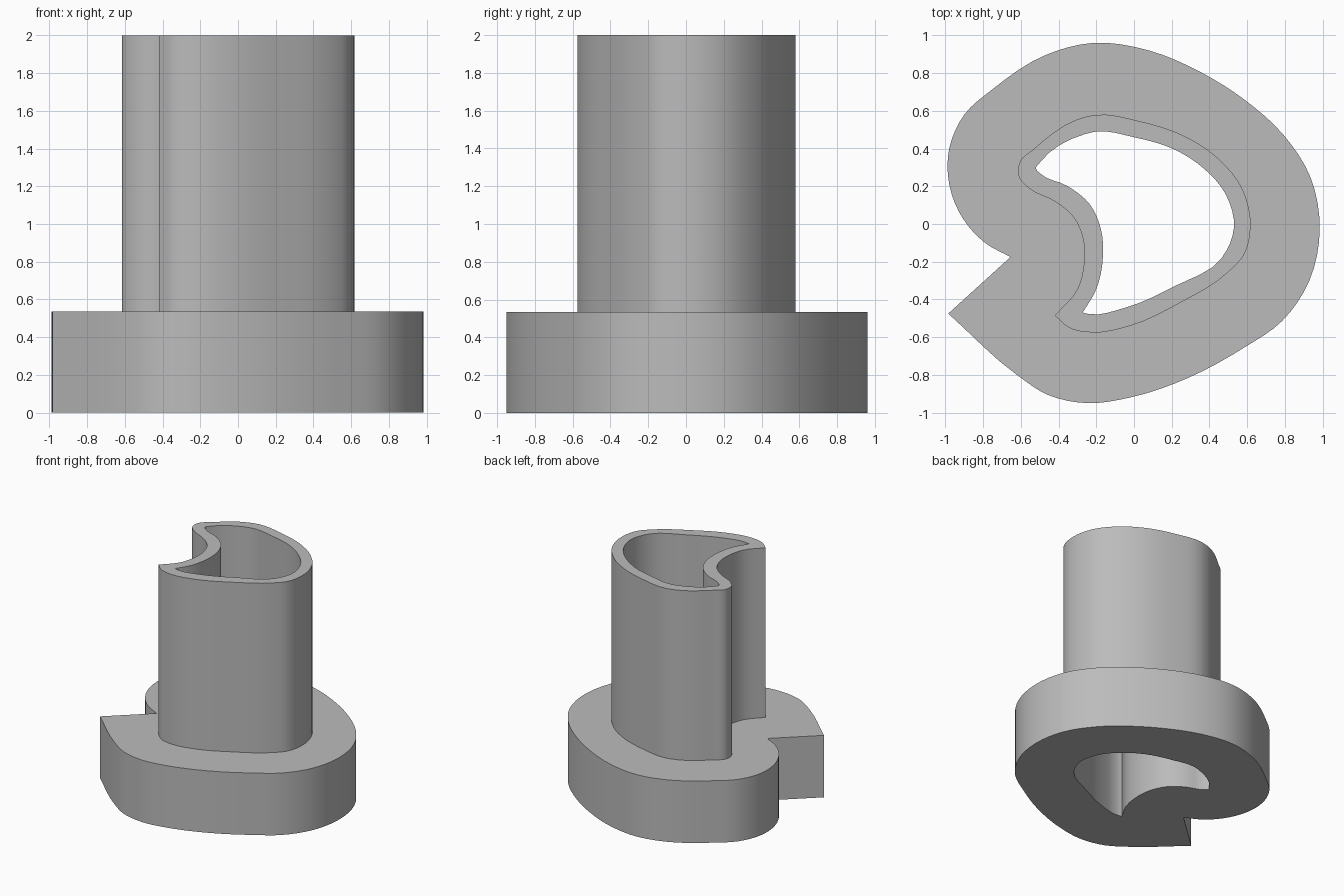
import bpy
import bmesh
from mathutils import Vector

cube = bpy.data.objects.get("Cube")
if cube:
    bpy.data.objects.remove(cube, do_unlink=True)

FLANGE_HEIGHT = 0.535
TOTAL_HEIGHT = 2.0

# Outlines run counter-clockwise from the right; a third entry marks a sharp corner
flange_outline = [
    (.985, -.03), (.935, .25), (.795, .47), (.585, .66), (.345, .81), (.08, .92),
    (-.22, .96), (-.46, .9), (-.75, .715), (-.9, .58), (-.98, .4), (-.98, .21),
    (-.905, .025), (-.79, -.1), (-.655, -.175, 1), (-.985, -.475, 1),
    (-.615, -.805), (-.46, -.905), (-.245, -.95), (-.02, -.92), (.29, -.815),
    (.585, -.655), (.785, -.515), (.93, -.3)]

tube_outline = [
    (.618, -.015), (.575, .185), (.45, .345), (.27, .465), (.03, .545),
    (-.21, .578), (-.3, .555), (-.535, .395), (-.605, .33), (-.61, .25),
    (-.55, .185), (-.42, .12), (-.32, .035), (-.27, -.08), (-.265, -.21),
    (-.3, -.345), (-.42, -.485, 1), (-.345, -.55), (-.225, -.575), (-.02, -.54),
    (.24, -.42), (.5, -.255), (.585, -.16)]

hole_outline = [
    (.53, -.02), (.485, .16), (.375, .29), (.215, .395), (0, .46),
    (-.2, .49), (-.265, .475), (-.5, .325), (-.52, .295), (-.5, .27),
    (-.35, .2), (-.235, .105), (-.175, -.03), (-.165, -.175), (-.2, -.345),
    (-.272, -.47, 1), (-.235, -.478), (-.05, -.445), (.215, -.33), (.465, -.18)]


def smooth_loop(outline, steps=4):
    """Round a closed outline with a centripetal spline, keeping its corners."""
    points = [Vector(p[:2]) for p in outline]
    sharp = [len(p) > 2 for p in outline]
    count = len(points)

    def tangent(i):
        before, here, after = points[i - 1], points[i], points[(i + 1) % count]
        a, b = here - before, after - here
        # Weighting by the neighbour's length stops long straights from bulging
        return (a.normalized() * b.length + b.normalized() * a.length).normalized()

    loop = []
    for i in range(count):
        j = (i + 1) % count
        p, q = points[i], points[j]
        chord = q - p
        start = chord if sharp[i] else tangent(i) * chord.length
        end = chord if sharp[j] else tangent(j) * chord.length
        if sharp[i] and sharp[j]:
            loop.append(p)
            continue
        for k in range(steps):
            t = k / steps
            s = 1 - t
            loop.append(p * (s * s * (1 + 2 * t)) + start * (t * s * s)
                        + q * (t * t * (3 - 2 * t)) - end * (t * t * s))
    return loop


def add_ring(bm, loop, z):
    verts = [bm.verts.new((p.x, p.y, z)) for p in loop]
    edges = [bm.edges.new((verts[i - 1], verts[i])) for i in range(len(verts))]
    return verts, edges


def add_wall(bm, low, high):
    a, b = low[0], high[0]
    for i in range(len(a)):
        bm.faces.new((a[i - 1], a[i], b[i], b[i - 1]))


def add_cap(bm, outer, inner):
    bmesh.ops.triangle_fill(bm, use_beauty=True, edges=outer[1] + inner[1])


flange, tube, hole = map(smooth_loop, (flange_outline, tube_outline, hole_outline))

bm = bmesh.new()
flange_low = add_ring(bm, flange, 0)
flange_high = add_ring(bm, flange, FLANGE_HEIGHT)
tube_low = add_ring(bm, tube, FLANGE_HEIGHT)
tube_high = add_ring(bm, tube, TOTAL_HEIGHT)
hole_low = add_ring(bm, hole, 0)
hole_high = add_ring(bm, hole, TOTAL_HEIGHT)

# Flange side, tube side and through hole
add_wall(bm, flange_low, flange_high)
add_wall(bm, tube_low, tube_high)
add_wall(bm, hole_low, hole_high)
# Underside, flange ledge and tube rim
add_cap(bm, flange_low, hole_low)
add_cap(bm, flange_high, tube_low)
add_cap(bm, tube_high, hole_high)
bmesh.ops.recalc_face_normals(bm, faces=bm.faces[:])

mesh = bpy.data.meshes.new("flanged_tube")
bm.to_mesh(mesh)
bm.free()

# Plain grey material
grey = bpy.data.materials.new("plain grey")
grey.use_nodes = True
colour = (.5, .5, .5, 1)
grey.diffuse_color = colour
grey.node_tree.nodes["Principled BSDF"].inputs["Base Color"].default_value = colour
mesh.materials.append(grey)

body = bpy.data.objects.new("flanged_tube", mesh)
bpy.context.collection.objects.link(body)
bpy.context.view_layer.objects.active = body
body.select_set(True)
bpy.ops.object.shade_smooth_by_angle(angle=.5)
